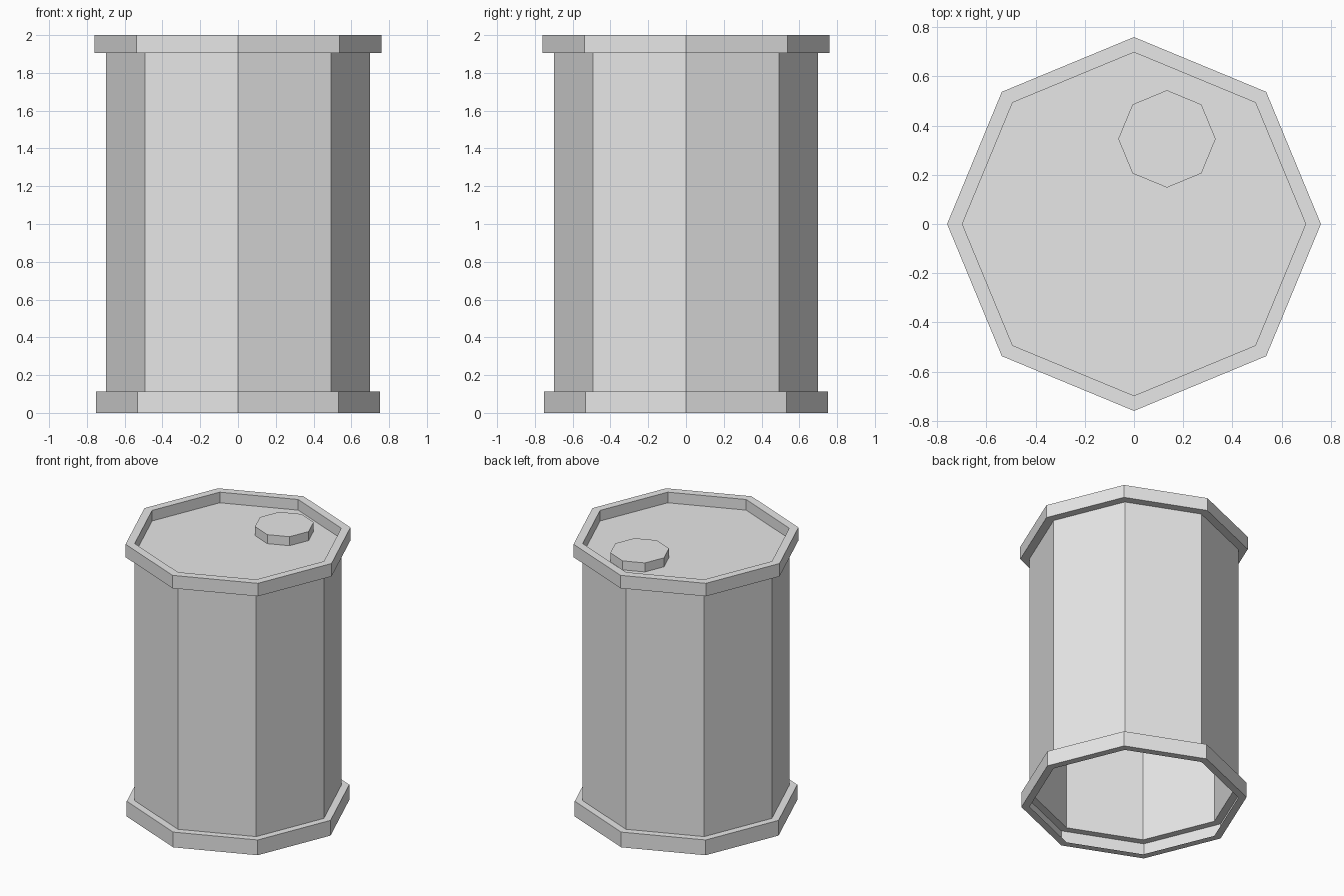
import bpy
import bmesh
from math import cos, sin, tau

default_cube = bpy.data.objects.get("Cube")
if default_cube:
    bpy.data.objects.remove(default_cube, do_unlink=True)

SIDES = 8
GREY = (0.8, 0.8, 0.8, 1.0)

grey = bpy.data.materials.new("plain_grey")
grey.use_nodes = True
grey.diffuse_color = GREY
grey.node_tree.nodes["Principled BSDF"].inputs["Base Color"].default_value = GREY


def lathe(name, profile, center=(0, 0)):
    """Sweep (radius, height) points round the axis and close the last loop."""
    bm = bmesh.new()
    loops = []
    for radius, z in profile:
        loops.append([bm.verts.new((center[0] + radius * cos(tau * i / SIDES),
                                    center[1] + radius * sin(tau * i / SIDES), z))
                      for i in range(SIDES)])
    for low, high in zip(loops, loops[1:]):
        for i in range(SIDES):
            j = (i + 1) % SIDES
            bm.faces.new((low[i], low[j], high[j], high[i]))
    bm.faces.new(loops[-1])
    mesh = bpy.data.meshes.new(name)
    bm.to_mesh(mesh)
    bm.free()
    mesh.materials.append(grey)
    obj = bpy.data.objects.new(name, mesh)
    bpy.context.collection.objects.link(obj)
    return obj


BODY_R, FOOT_R, RIM_R = 0.698, 0.752, 0.76
FOOT_TOP, RIM_BOTTOM, LID_Z = 0.112, 1.905, 1.922

# Barrel shell: open hollow foot band, wall, raised rim and sunken lid
lathe("barrel", [
    (BODY_R, 0), (FOOT_R, 0), (FOOT_R, FOOT_TOP), (BODY_R, FOOT_TOP),
    (BODY_R, RIM_BOTTOM), (RIM_R, RIM_BOTTOM), (RIM_R, 2), (BODY_R, 2),
    (BODY_R, LID_Z),
])

# Filler cap on the lid
lathe("filler_cap", [(0.198, LID_Z), (0.198, LID_Z + 0.066)], (0.134, 0.346))
